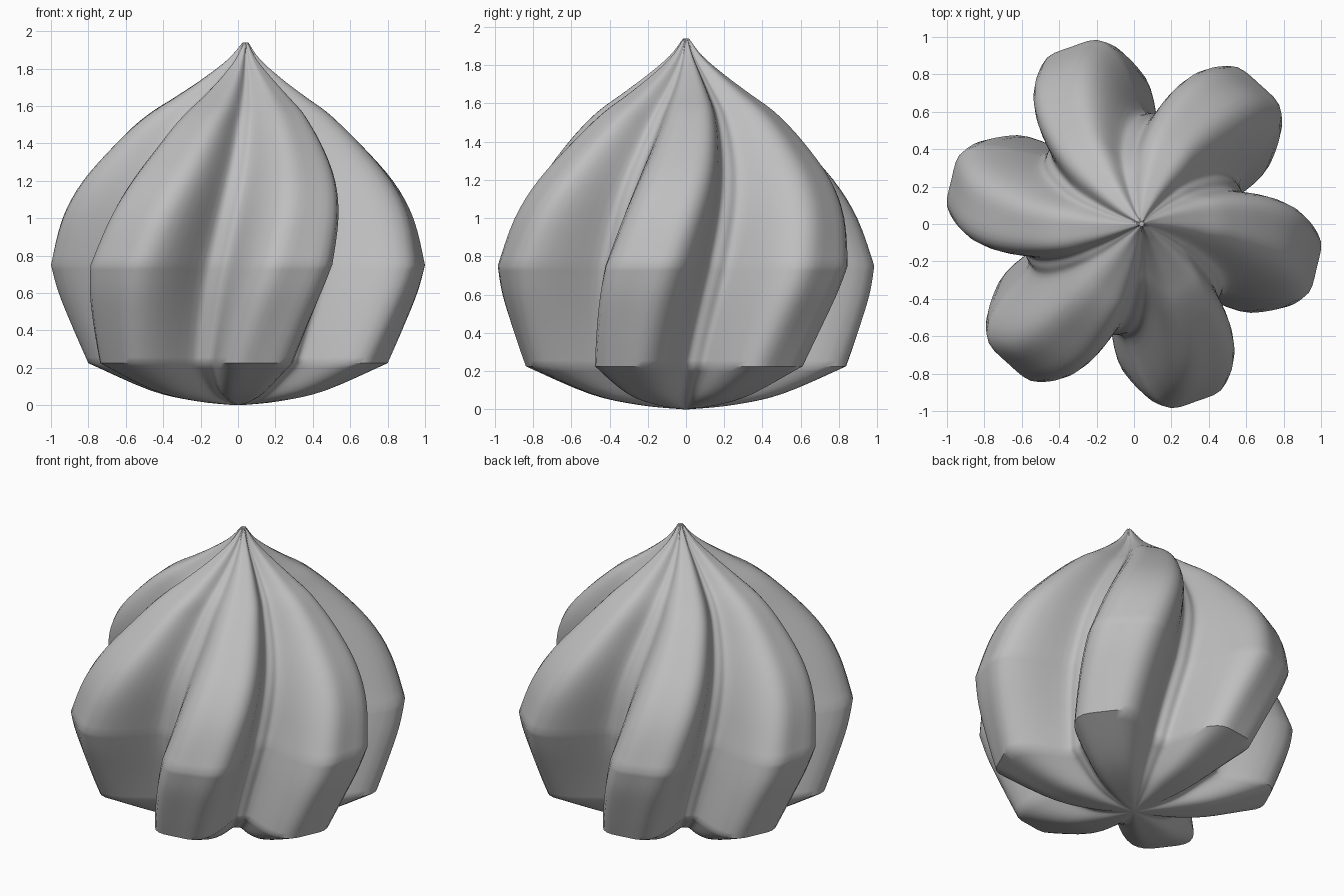
import bpy, bmesh, math

if "Cube" in bpy.data.objects:
    bpy.data.objects.remove(bpy.data.objects["Cube"])

LOBES = 6
STEPS = 28          # points around each lobe
SIDES = LOBES * STEPS

# Profile sections as (height, lobe radius); corners fall between sections
UNDERSIDE = [(0.0, 0.015), (0.022, 0.24), (0.08, 0.5), (0.225, 0.835)]
SKIRT = [(0.225, 0.835), (0.4, 0.9), (0.6, 0.97), (0.75, 1.005)]
DOME = [(0.75, 1.005), (1.0, 0.935), (1.2, 0.825), (1.4, 0.65), (1.55, 0.49),
        (1.65, 0.345), (1.75, 0.205), (1.85, 0.085), (1.94, 0.015)]


def spline(points, n):
    """Smooth curve through the points, n steps per span."""
    ends = [points[0]] + points + [points[-1]]
    out = []
    for a, b, c, d in zip(ends, ends[1:], ends[2:], ends[3:]):
        for i in range(n):
            t = i / n
            out.append([0.5 * (2 * q + (r - p) * t + (2 * p - 5 * q + 4 * r - s) * t * t
                               + (3 * q - p - 3 * r + s) * t ** 3)
                        for p, q, r, s in zip(a, b, c, d)])
    return out + [list(points[-1])]


def ring(bm, z, radius):
    """One six-lobed section, turned further the higher it sits."""
    turn = math.radians(48 + 21 * (z - 0.75))
    depth = 0.2 - 0.06 * max(0.0, (z - 0.75) / 1.19)   # shallower near the tip
    lean = 0.04 * max(0.0, (z - 1.5) / 0.44)
    verts = []
    for i in range(SIDES):
        t = math.tau * i / SIDES
        u = LOBES * t
        # Blunt lobe ends with broad valleys between them
        wave = (math.cos(u) - 0.15 * math.cos(3 * u)) / 0.85
        r = radius * (1 - depth + depth * wave)
        # Steeper lobe sides, and slightly uneven lobe spacing
        a = t + 0.05 * math.sin(u) + 0.03 * math.sin(2 * t) + turn
        verts.append(bm.verts.new((r * math.cos(a) + lean, r * math.sin(a), z)))
    return verts


# Piped swirl body
bm = bmesh.new()
profile = spline(UNDERSIDE, 4)[:-1] + spline(SKIRT, 4)[:-1] + spline(DOME, 4)
rings = [ring(bm, z, r) for z, r in profile]
for low, high in zip(rings, rings[1:]):
    for i in range(SIDES):
        j = (i + 1) % SIDES
        bm.faces.new((low[i], low[j], high[j], high[i]))
bm.faces.new(rings[0][::-1])
bm.faces.new(rings[-1])

mesh = bpy.data.meshes.new("swirl_body")
bm.to_mesh(mesh)
bm.free()
body = bpy.data.objects.new("swirl_body", mesh)
bpy.context.collection.objects.link(body)

# Plain grey surface
grey = bpy.data.materials.new("plain_grey")
grey.use_nodes = True
color = (0.52, 0.52, 0.52, 1)
grey.diffuse_color = color
grey.node_tree.nodes["Principled BSDF"].inputs["Base Color"].default_value = color
mesh.materials.append(grey)

# Smooth shading with a crisp lower rim
bpy.ops.object.select_all(action="DESELECT")
body.select_set(True)
bpy.context.view_layer.objects.active = body
bpy.ops.object.shade_smooth_by_angle(angle=math.radians(42))
